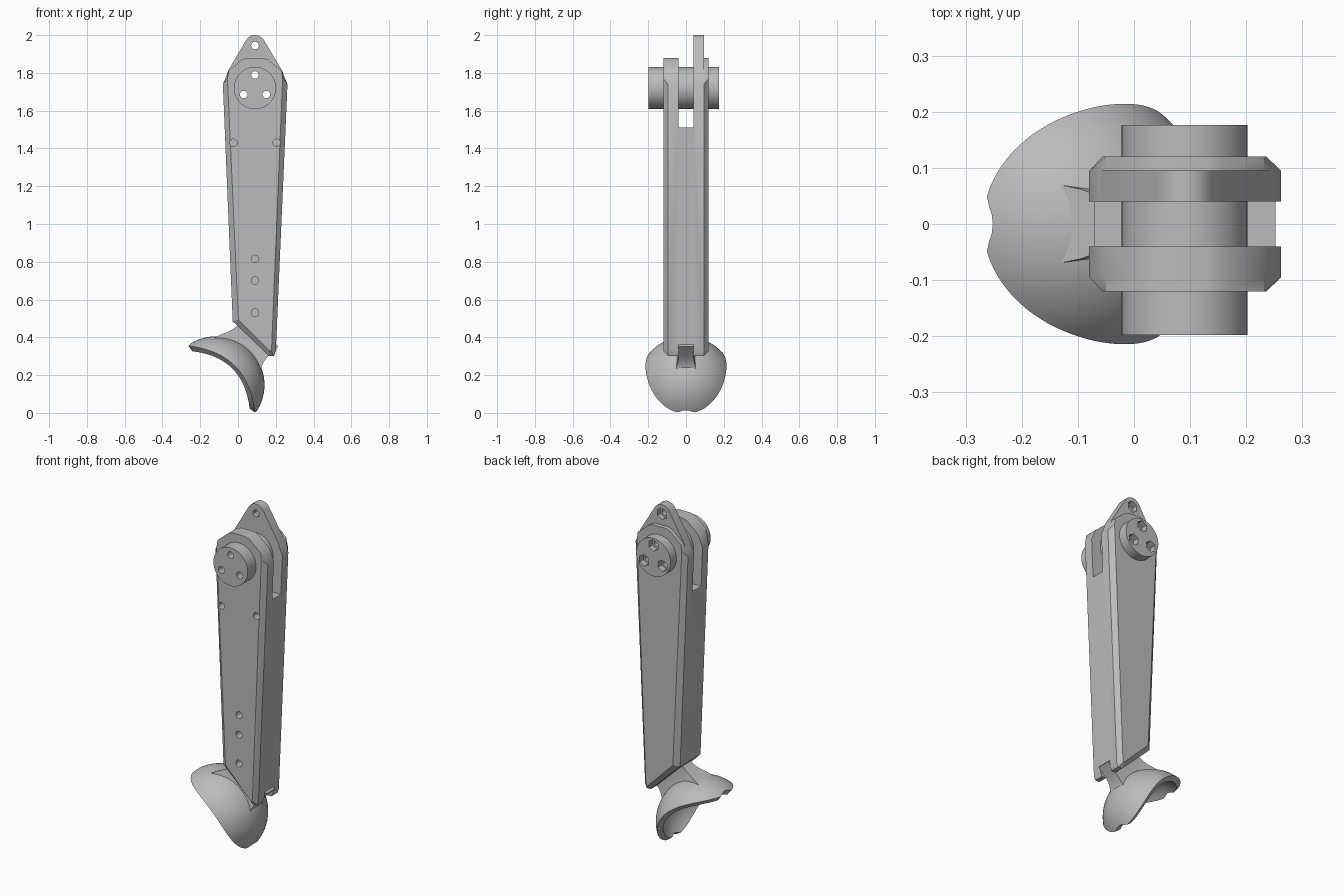
import bpy, bmesh
from math import sin, cos, pi, radians, sqrt
from mathutils import Vector

if "Cube" in bpy.data.objects:
    bpy.data.objects.remove(bpy.data.objects["Cube"])

grey = bpy.data.materials.new("plain grey")
grey.use_nodes = True
grey.diffuse_color = (0.5, 0.5, 0.5, 1)
grey.node_tree.nodes["Principled BSDF"].inputs["Base Color"].default_value = (0.5, 0.5, 0.5, 1)


def loft(name, rings):
    """Closed solid through rings of equal point count."""
    bm = bmesh.new()
    loops = [[bm.verts.new(p) for p in ring] for ring in rings]
    n = len(loops[0])
    for low, high in zip(loops, loops[1:]):
        for i in range(n):
            j = (i + 1) % n
            bm.faces.new((low[i], low[j], high[j], high[i]))
    bm.faces.new(loops[0])
    bm.faces.new(loops[-1])
    bmesh.ops.remove_doubles(bm, verts=bm.verts, dist=1e-5)
    bmesh.ops.dissolve_degenerate(bm, edges=bm.edges, dist=1e-5)
    bmesh.ops.recalc_face_normals(bm, faces=bm.faces)
    mesh = bpy.data.meshes.new(name)
    bm.to_mesh(mesh)
    bm.free()
    mesh.materials.append(grey)
    obj = bpy.data.objects.new(name, mesh)
    bpy.context.collection.objects.link(obj)
    return obj


def prism(name, outline, y0, y1):
    return loft(name, [[(x, y, z) for x, z in outline] for y in (y0, y1)])


def rod(name, x, z, r, y0, y1, sides=32):
    ring = [(x + r * sin(2 * pi * i / sides), z + r * cos(2 * pi * i / sides)) for i in range(sides)]
    return prism(name, ring, y0, y1)


def finish(obj, cutters=()):
    """Carve the cutters out, then smooth the gentle angles."""
    for c in cutters:
        c.hide_render = True
        mod = obj.modifiers.new("cut", 'BOOLEAN')
        mod.operation, mod.solver, mod.object = 'DIFFERENCE', 'EXACT', c
    bpy.context.view_layer.update()
    graph = bpy.context.evaluated_depsgraph_get()
    mesh = bpy.data.meshes.new_from_object(obj.evaluated_get(graph))
    obj.modifiers.clear()
    obj.data = mesh
    mesh.polygons.foreach_set("use_smooth", [True] * len(mesh.polygons))
    mesh.set_sharp_from_angle(angle=radians(28))
    for c in cutters:
        bpy.data.objects.remove(c)


def tilted(a, t, y):
    """Foot frame: a runs up the tilted axis, t across it."""
    return Vector((-0.087 + (a + t) / sqrt(2), y, 0.178 + (a - t) / sqrt(2)))


PIN_X, PIN_Z, PIN_R = 0.09, 1.72, 0.112

# Leg body: tapered beam with chamfered sides and foot end
crown = [(-0.05, 1.81), (0.02, 1.87), (0.05, 1.88), (0.13, 1.88), (0.16, 1.87), (0.232, 1.81)]
full = crown + [(0.262, 1.74), (0.2, 0.325), (0.19, 0.302), (0.163, 0.302), (-0.028, 0.485), (-0.08, 1.74)]
inset = crown + [(0.236, 1.77), (0.178, 0.345), (0.174, 0.328), (0.166, 0.33), (0.002, 0.495), (-0.056, 1.77)]
body = loft("leg_body", [[(x, y, z) for x, z in outline] for y, outline in
                         ((-0.12, inset), (-0.095, full), (0.095, full), (0.12, inset))])


def pin_bore():
    return rod("bore", PIN_X, PIN_Z, PIN_R, -0.3, 0.3, 64)


slot = prism("slot", [(-1, 1.51), (1, 1.51), (1, 2.2), (-1, 2.2)], -0.04, 0.04)
notch = loft("notch", [[tilted(a, t, y) for a, t in ((0, -0.14), (0, 0.4), (0.335, 0.4), (0.335, -0.14))]
                       for y in (-0.04, 0.04)])
screws = [rod("screw_hole", x, z, 0.02, -0.2, -0.06, 24) for x, z in
          ((-0.024, 1.43), (0.204, 1.43), (PIN_X, 0.815), (PIN_X, 0.7), (PIN_X, 0.53))]
finish(body, [slot, notch, pin_bore()] + screws)

# Rear lug with a rounded tip
arc = [(PIN_X + 0.055 * cos(radians(d)), 1.945 + 0.055 * sin(radians(d))) for d in range(30, 151, 10)]
lug = prism("rear_lug", [(-0.074, 1.74), (0.256, 1.74), (0.235, 1.81)] + arc + [(-0.053, 1.81)], 0.04, 0.095)
finish(lug, [pin_bore(), rod("lug_hole", PIN_X, 1.945, 0.02, -0.3, 0.3),
             rod("lug_hex", PIN_X, 1.945, 0.034, 0.065, 0.3, 6)])

# Hinge pin with three bolt holes and hexagonal nut pockets behind
pin = rod("hinge_pin", PIN_X, PIN_Z, PIN_R, -0.198, 0.176, 64)
bolts = []
for k in range(3):
    x, z = PIN_X + 0.069 * sin(2 * pi * k / 3), PIN_Z + 0.069 * cos(2 * pi * k / 3)
    bolts += [rod("bolt_hole", x, z, 0.02, -0.3, 0.3), rod("nut_pocket", x, z, 0.034, 0.14, 0.3, 6)]
finish(pin, bolts)

# Foot: thick spherical shell with an arched rim
CENTRE, R, THICK, SEG, RINGS = -0.042, 0.257, 0.035, 96, 14


def rim_angle(phi):
    th = 0.3
    while th < pi / 2:
        a, t = CENTRE + R * cos(th), R * sin(th) * cos(phi)
        if a < 0.1 - 1.6 * t * t or abs(t) > 0.25:
            break
        th += 0.002
    return th


phis = [2 * pi * i / SEG for i in range(SEG)]
rims = [rim_angle(p) for p in phis]


def shell_ring(r, f):
    return [tilted(CENTRE + r * cos(f * th), r * sin(f * th) * cos(p), r * sin(f * th) * sin(p))
            for p, th in zip(phis, rims)]


steps = [(i + 0.2) / (RINGS + 0.2) for i in range(RINGS + 1)]
foot = loft("foot_shell", [shell_ring(R, f) for f in steps] + [shell_ring(R - THICK, f) for f in reversed(steps)])
finish(foot)

# Flared neck joining foot and leg
sections = ((0.335, -0.14, 0.09, 0.039), (0.262, -0.14, 0.088, 0.039), (0.225, -0.146, 0.092, 0.043),
            (0.19, -0.158, 0.105, 0.051), (0.16, -0.172, 0.13, 0.062), (0.12, -0.185, 0.155, 0.07))
neck = loft("foot_neck", [[tilted(a, t, y) for t, y in ((t0, -w), (t1, -w), (t1, w), (t0, w))]
                          for a, t0, t1, w in sections])
hollow = loft("hollow", [[tilted(CENTRE + 0.238 * cos(th), 0.238 * sin(th) * cos(p), 0.238 * sin(th) * sin(p))
                          for p in phis[::2]] for th in [pi * (i + 0.3) / 24.6 for i in range(25)]])
finish(neck, [hollow])
